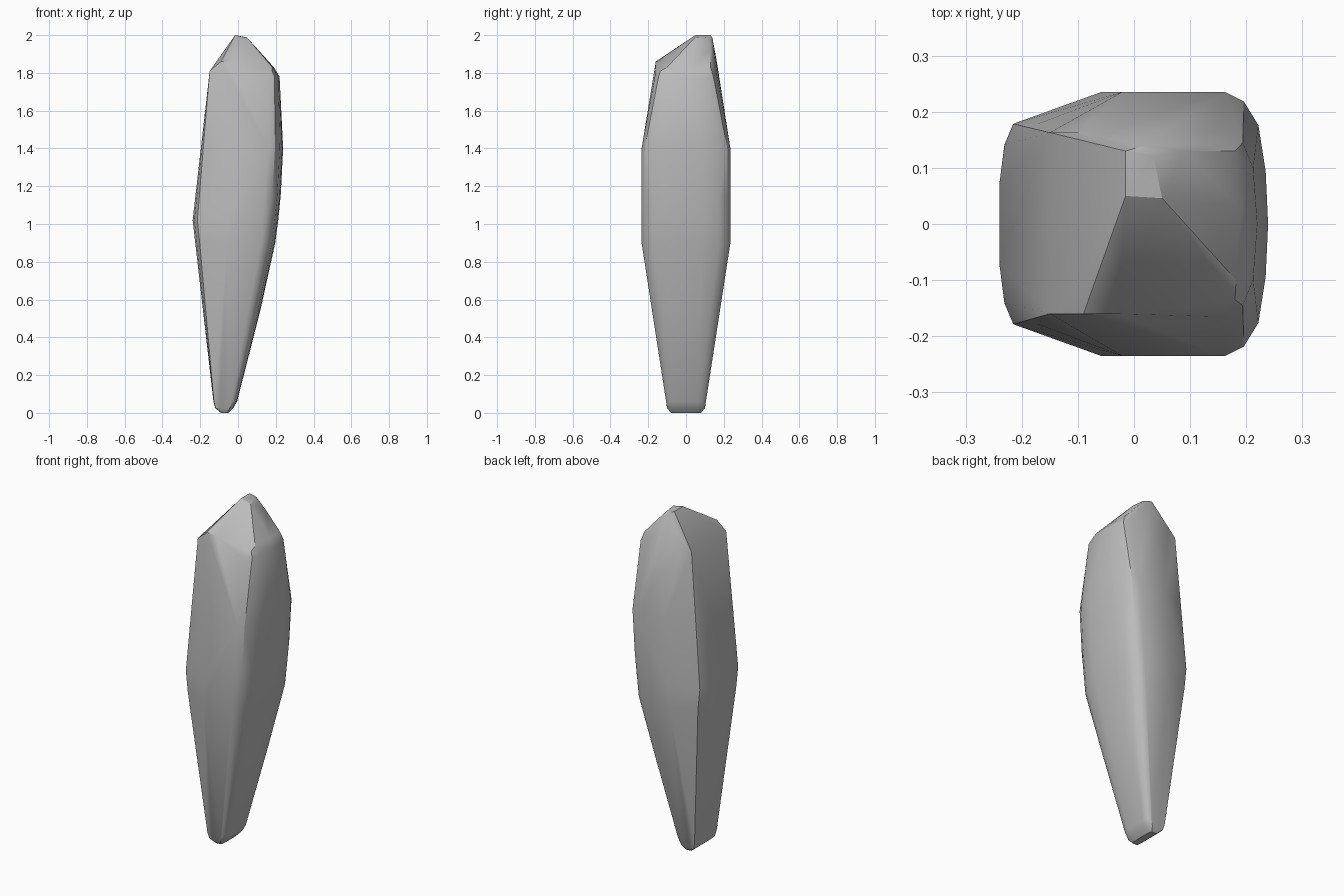
import bpy, bmesh, math

cube = bpy.data.objects.get("Cube")
if cube:
    bpy.data.objects.remove(cube, do_unlink=True)

stone = bpy.data.materials.new("plain_grey")
stone.use_nodes = True
grey = (0.5, 0.5, 0.5, 1)
stone.diffuse_color = grey
stone.node_tree.nodes["Principled BSDF"].inputs["Base Color"].default_value = grey

# Cross-sections, half outline from left to right (mirrored front to back)
BELLY = [(-1, .3), (-.96, .6), (-.89, .76), (-.2, 1), (.65, 1),
         (.8, .93), (.92, .75), (.98, .4), (1, 0)]
BOX = [(-1, .6), (-.96, .98), (-.5, 1), (.6, 1), (.86, .88), (.96, .6), (1, 0)]

# Rings: height, left x, right x, half depth, section
RINGS = [
    (0.00, -.09, -.05, .08, BOX),
    (0.025, -.12, -.025, .10, BOX),
    (0.06, -.13, -.005, .105, BOX),
    (0.55, -.185, .12, .175, BELLY),
    (0.90, -.226, .197, .235, BELLY),
    (1.02, -.24, .213, .235, BELLY),
    (1.15, -.225, .226, .235, BELLY),
    (1.40, -.195, .239, .235, BELLY),
    (1.78, -.153, .22, .165, BOX),
]

# Slanted cap: front bevel, back ridge and right shoulder
CAP = [(-.15, -.16, 1.81), (-.15, .163, 1.81), (-.09, -.16, 1.86), (-.03, -.16, 1.855),
       (.18, -.135, 1.81), (.182, -.1, 1.83), (-.015, .05, 2), (.05, .046, 1.985),
       (-.1, .163, 1.86), (-.015, .13, 2), (.02, .14, 1.985), (.035, .12, 1.99),
       (.09, .13, 1.93), (.18, .13, 1.83), (.19, .03, 1.83)]

bm = bmesh.new()
for z, left, right, depth, section in RINGS:
    mid, half = (left + right) / 2, (right - left) / 2
    for u, v in section:
        for side in (-1, 1):
            bm.verts.new((mid + half * u, side * depth * v, z))
for point in CAP:
    bm.verts.new(point)
bmesh.ops.remove_doubles(bm, verts=bm.verts, dist=0.001)

# Wrap the rings and cap in one faceted skin
hull = bmesh.ops.convex_hull(bm, input=bm.verts)
spare = {g for g in hull["geom_interior"] + hull["geom_unused"]
         if isinstance(g, bmesh.types.BMVert)}
bmesh.ops.delete(bm, geom=list(spare), context="VERTS")
bmesh.ops.dissolve_limit(bm, angle_limit=math.radians(1), verts=bm.verts, edges=bm.edges)
bmesh.ops.recalc_face_normals(bm, faces=bm.faces)

mesh = bpy.data.meshes.new("stone_shard")
bm.to_mesh(mesh)
bm.free()
mesh.materials.append(stone)
shard = bpy.data.objects.new("stone_shard", mesh)
bpy.context.collection.objects.link(shard)

bpy.ops.object.select_all(action="DESELECT")
shard.select_set(True)
bpy.context.view_layer.objects.active = shard
bpy.ops.object.shade_smooth_by_angle(angle=math.radians(30))
